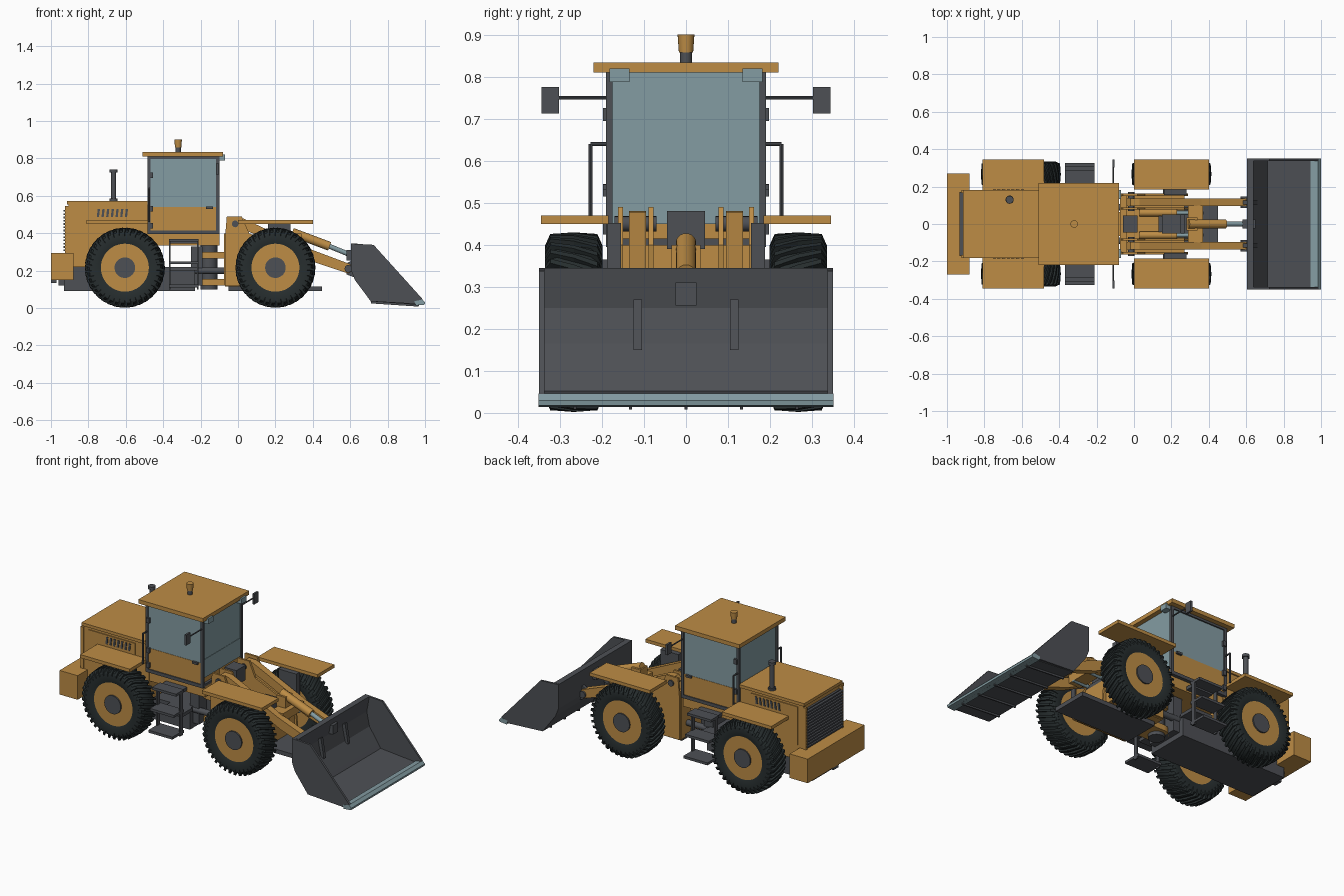
import bpy, bmesh, math
from mathutils import Vector, Matrix

if "Cube" in bpy.data.objects:
    bpy.data.objects.remove(bpy.data.objects["Cube"])


def mat(name, rgb):
    m = bpy.data.materials.new(name)
    m.diffuse_color = (*rgb, 1)
    m.use_nodes = True
    m.node_tree.nodes["Principled BSDF"].inputs["Base Color"].default_value = m.diffuse_color
    return m


YELLOW = mat("yellow_paint", (0.51, 0.265, 0.06))
STEEL = mat("dark_steel", (0.075, 0.08, 0.09))
GLASS = mat("blue_grey_glass", (0.23, 0.335, 0.365))
RUBBER = mat("black_rubber", (0.02, 0.027, 0.028))


def finish(name, bm, m, smooth=False):
    bmesh.ops.recalc_face_normals(bm, faces=bm.faces)
    me = bpy.data.meshes.new(name)
    bm.to_mesh(me)
    bm.free()
    me.materials.append(m)
    ob = bpy.data.objects.new(name, me)
    bpy.context.collection.objects.link(ob)
    if smooth:
        bpy.ops.object.select_all(action='DESELECT')
        ob.select_set(True)
        bpy.context.view_layer.objects.active = ob
        bpy.ops.object.shade_smooth_by_angle(angle=math.radians(35))
    return ob


def box(name, x, y, z, m):
    bm = bmesh.new()
    bmesh.ops.create_cube(bm, size=1)
    for v in bm.verts:
        v.co = Vector([(a[0] + a[1]) / 2 + c * (a[1] - a[0]) for a, c in zip((x, y, z), v.co)])
    return finish(name, bm, m)


def pair(name, x, y, z, m):
    box(name + "_left", x, y, z, m)
    box(name + "_right", x, (-y[1], -y[0]), z, m)


def rod(name, a, b, r, m, n=20, r2=None):
    a, b = Vector(a), Vector(b)
    bm = bmesh.new()
    bmesh.ops.create_cone(bm, cap_ends=True, segments=n, radius1=r, radius2=r if r2 is None else r2, depth=(b - a).length)
    q = (b - a).to_track_quat('Z', 'Y').to_matrix().to_4x4()
    bm.transform(Matrix.Translation((a + b) / 2) @ q)
    return finish(name, bm, m, True)


def plate(name, pts, y0, y1, m):
    """Side profile in x and z, extruded along y."""
    bm = bmesh.new()
    f = bm.faces.new([bm.verts.new((x, y0, z)) for x, z in pts])
    g = bmesh.ops.extrude_face_region(bm, geom=[f])['geom']
    bmesh.ops.translate(bm, verts=[v for v in g if isinstance(v, bmesh.types.BMVert)], vec=(0, y1 - y0, 0))
    return finish(name, bm, m)


def lathe(name, profile, cx, cy, cz, s, m, n=48):
    """Closed ring of (radius, outward offset) turned about the axle."""
    bm = bmesh.new()
    rings = [[bm.verts.new((cx + r * math.cos(i * math.tau / n), cy + s * o, cz + r * math.sin(i * math.tau / n)))
              for r, o in profile] for i in range(n)]
    k = len(profile)
    for i in range(n):
        for j in range(k):
            a, b = rings[i], rings[(i + 1) % n]
            bm.faces.new((a[j], b[j], b[(j + 1) % k], a[(j + 1) % k]))
    return finish(name, bm, m, True)


def lugs(name, cx, cy, cz, s, m, n=38):
    """Slanted tread bars wrapped over the crown and shoulders."""
    bm = bmesh.new()
    path = [(-.068, .168, .183), (-.056, .188, .210), (0, .193, .214), (.056, .188, .210), (.068, .168, .183)]
    for i in range(n):
        secs = []
        for o, r0, r1 in path:
            a = i * math.tau / n + o * 1.9
            secs.append([bm.verts.new((cx + r * math.cos(a + d), cy + s * o, cz + r * math.sin(a + d)))
                         for r, d in ((r0, -.042), (r1, -.034), (r1, .034), (r0, .042))])
        for p, q in zip(secs, secs[1:]):
            for j in range(4):
                bm.faces.new((p[j], q[j], q[(j + 1) % 4], p[(j + 1) % 4]))
        bm.faces.new(secs[0])
        bm.faces.new(secs[-1])
    return finish(name, bm, m)


# Wheels and axles
for label, cx in (("rear", -0.605), ("front", 0.2)):
    rod(label + "_axle", (cx, -.25, .22), (cx, .25, .22), .045, STEEL)
    box(label + "_differential", (cx - .07, cx + .07), (-.07, .07), (.14, .29), STEEL)
    for side, s in (("left", 1), ("right", -1)):
        n, cy = f"{label}_{side}", s * .267
        lathe(n + "_tyre", [(.125, -.055), (.165, -.067), (.19, -.06), (.202, -.04), (.202, .04),
                            (.19, .06), (.165, .067), (.125, .055)], cx, cy, .216, s, RUBBER)
        lugs(n + "_tread", cx, cy, .216, s, RUBBER)
        rod(n + "_rim", (cx, cy - .056, .216), (cx, cy + .056, .216), .13, YELLOW, 48)
        rod(n + "_hub", (cx, cy, .216), (cx, cy + s * .064, .216), .055, STEEL, 32)

# Fenders
pair("rear_fender", (-.81, -.48), (.18, .345), (.45, .47), YELLOW)
pair("front_fender", (0, .4), (.185, .345), (.45, .47), YELLOW)
pair("front_fender_bracket", (.16, .28), (.155, .188), (.26, .452), STEEL)

# Rear chassis, counterweight and hood
box("rear_chassis", (-.93, -.23), (-.13, .13), (.09, .22), STEEL)
box("chassis_tail", (-.96, -.8), (-.1, .1), (.12, .25), STEEL)
box("counterweight", (-1, -.88), (-.27, .27), (.15, .295), YELLOW)
box("tow_hitch", (-1, -.97), (-.025, .025), (.135, .165), STEEL)
box("hood_body", (-.905, -.47), (-.175, .175), (.22, .56), YELLOW)
box("hood_lid", (-.915, -.48), (-.183, .183), (.555, .573), YELLOW)
pair("hood_side_panel", (-.87, -.56), (.174, .18), (.31, .54), YELLOW)
box("grille_back", (-.918, -.9), (-.17, .17), (.295, .53), STEEL)
for i in range(13):
    z = .305 + i * .0175
    box(f"grille_fin_{i}", (-.932, -.915), (-.17, .17), (z, z + .009), STEEL)
pair("grille_edge", (-.925, -.905), (.165, .178), (.295, .545), YELLOW)
for i in range(7):
    x = -.755 + i * .025
    for s in (1, -1):
        plate(f"hood_vent_{i}_{s}", [(x, .487), (x + .012, .487), (x + .017, .53), (x + .005, .53)],
              s * .178, s * .184, STEEL)
rod("exhaust_base", (-.665, .13, .57), (-.665, .13, .585), .022, STEEL)
rod("exhaust_pipe", (-.665, .13, .57), (-.665, .13, .725), .014, STEEL)
rod("exhaust_cap", (-.665, .13, .725), (-.665, .13, .742), .021, STEEL)

# Cab
box("cab_floor", (-.47, -.1), (-.17, .17), (.335, .4), YELLOW)
box("cab_sill", (-.485, -.1), (-.19, .19), (.395, .415), STEEL)
box("cab_lower_panel", (-.475, -.115), (-.184, .184), (.41, .54), YELLOW)
box("cab_windows", (-.475, -.108), (-.182, .182), (.538, .812), GLASS)
box("windscreen_lower", (-.12, -.106), (-.175, .175), (.45, .56), GLASS)
pair("cab_front_pillar", (-.117, -.1), (.175, .19), (.41, .81), STEEL)
pair("cab_rear_pillar", (-.485, -.468), (.175, .19), (.41, .81), STEEL)
pair("cab_top_rail", (-.485, -.1), (.177, .19), (.797, .812), STEEL)
box("cab_roof", (-.51, -.08), (-.22, .22), (.81, .834), YELLOW)
pair("work_light", (-.105, -.07), (.135, .182), (.788, .82), GLASS)
pair("door_handle", (-.17, -.135), (.184, .197), (.53, .543), STEEL)
for z in (.44, .53, .71):
    pair(f"door_hinge_{z}", (-.475, -.455), (.184, .198), (z - .015, z + .015), STEEL)
rod("beacon_stem", (-.32, 0, .83), (-.32, 0, .862), .014, STEEL)
rod("beacon", (-.32, 0, .858), (-.32, 0, .9), .017, YELLOW, r2=.02)
for side, s in (("left", 1), ("right", -1)):
    rod("mirror_arm_" + side, (-.11, s * .18, .75), (-.11, s * .31, .75), .004, STEEL, 8)
    box("mirror_" + side, (-.116, -.104), sorted((s * .302, s * .344)), (.712, .775), STEEL)
    # Grab rail beside the door
    rail = [(-.475, s * .185, .64), (-.475, s * .227, .64), (-.475, s * .227, .46)]
    for i in range(2):
        rod(f"grab_rail_{side}_{i}", rail[i], rail[i + 1], .005, STEEL, 8)

# Boarding steps
for i, (z, y1) in enumerate(((.355, .29), (.235, .31), (.11, .325))):
    pair(f"step_{i}", (-.37, -.21), (.215, y1), (z, z + .015), STEEL)
for x in (-.37, -.218):
    for s in (1, -1):
        bx = plate(f"step_side_{x}_{s}", [(x, .1), (x + .008, .1), (x + .008, .37), (x, .37)],
                   s * .225, s * .25, STEEL)
pair("step_hanger", (-.36, -.22), (.12, .22), (.2, .22), STEEL)
pair("platform_hanger", (-.36, -.22), (.15, .22), (.345, .365), STEEL)

# Articulation joint
rod("pivot_post", (-.155, 0, .1), (-.155, 0, .335), .045, STEEL, 32)
for i, z in enumerate((.12, .265)):
    rod(f"pivot_collar_{i}", (-.155, 0, z), (-.155, 0, z + .035), .065, YELLOW, 32)
    box(f"pivot_tongue_{i}", (-.155, -.04), (-.065, .065), (z, z + .035), YELLOW)
box("rear_pivot_bracket", (-.25, -.19), (-.1, .1), (.12, .33), STEEL)
for s in (1, -1):
    rod(f"steering_cylinder_{s}", (-.24, s * .09, .2), (-.05, s * .09, .2), .018, STEEL)

# Front frame with boom towers
tower = [(-.07, .12), (-.07, .37), (-.06, .49), (.02, .49), (.06, .4), (.27, .31), (.29, .12)]
box("front_belly", (-.05, .45), (-.11, .11), (.09, .115), STEEL)
box("front_frame_core", (-.07, .27), (-.15, .15), (.115, .27), YELLOW)
box("front_bulkhead", (-.075, -.04), (-.15, .15), (.12, .4), YELLOW)
box("valve_block", (-.06, .02), (-.045, .045), (.39, .48), STEEL)
box("hydraulic_tray", (.15, .25), (-.05, .05), (.27, .34), STEEL)
arm = [(-.04, .45), (-.02, .48), (.03, .478), (.36, .325), (.6, .235), (.615, .2), (.59, .185), (.38, .255), (.1, .39)]
for s in (1, -1):
    for y in (.077, .15):
        plate(f"tower_plate_{y}_{s}", tower, s * y, s * (y + .012), YELLOW)
    plate(f"boom_arm_{s}", arm, s * .095, s * .136, YELLOW)
    rod(f"tower_pin_{s}", (-.015, s * .07, .45), (-.015, s * .17, .45), .018, STEEL)
    rod(f"bucket_pin_{s}", (.59, s * .085, .21), (.59, s * .147, .21), .02, STEEL)
    rod(f"lift_cylinder_{s}", (.03, s * .06, .28), (.23, s * .06, .285), .02, YELLOW)
    rod(f"lift_rod_{s}", (.22, s * .06, .285), (.37, s * .06, .29), .011, GLASS)
    plate(f"bucket_ear_{s}", [(.58, .18), (.58, .24), (.64, .27), (.66, .15)], s * .105, s * .125, STEEL)
box("boom_crossbar", (.29, .37), (-.1, .1), (.285, .335), YELLOW)

# Tilt cylinder and linkage
rod("tilt_cylinder", (.29, 0, .405), (.49, 0, .33), .024, YELLOW)
rod("tilt_rod", (.48, 0, .334), (.6, 0, .285), .013, GLASS)
box("tilt_mount", (.28, .34), (-.035, .035), (.32, .4), YELLOW)
box("tilt_ear", (.58, .65), (-.025, .025), (.255, .31), STEEL)

# Bucket: bent sheet, side plates, cutting edge and wear bars
outer = [(.605, .345), (.605, .2), (.625, .15), (.71, .036), (.975, .016)]
inner = [(.985, .028), (.715, .052), (.7, .075), (.64, .165), (.622, .25), (.64, .345)]
plate("bucket_shell", outer + inner, -.34, .34, STEEL)
side_pts = [(.605, .345), (.725, .338), (.985, .05), (.99, .02), (.71, .036), (.625, .15), (.605, .2)]
for s in (1, -1):
    plate(f"bucket_side_{s}", side_pts, s * .337, s * .35, STEEL)
plate("cutting_edge", [(.945, .03), (.945, .037), (.985, .046), (1, .03), (.998, .018), (.95, .014)], -.351, .351, GLASS)
for i in range(5):
    y = -.264 + i * .132
    plate(f"wear_bar_{i}", [(.71, .04), (.97, .02), (.965, .008), (.71, .025)], y - .004, y + .004, STEEL)
